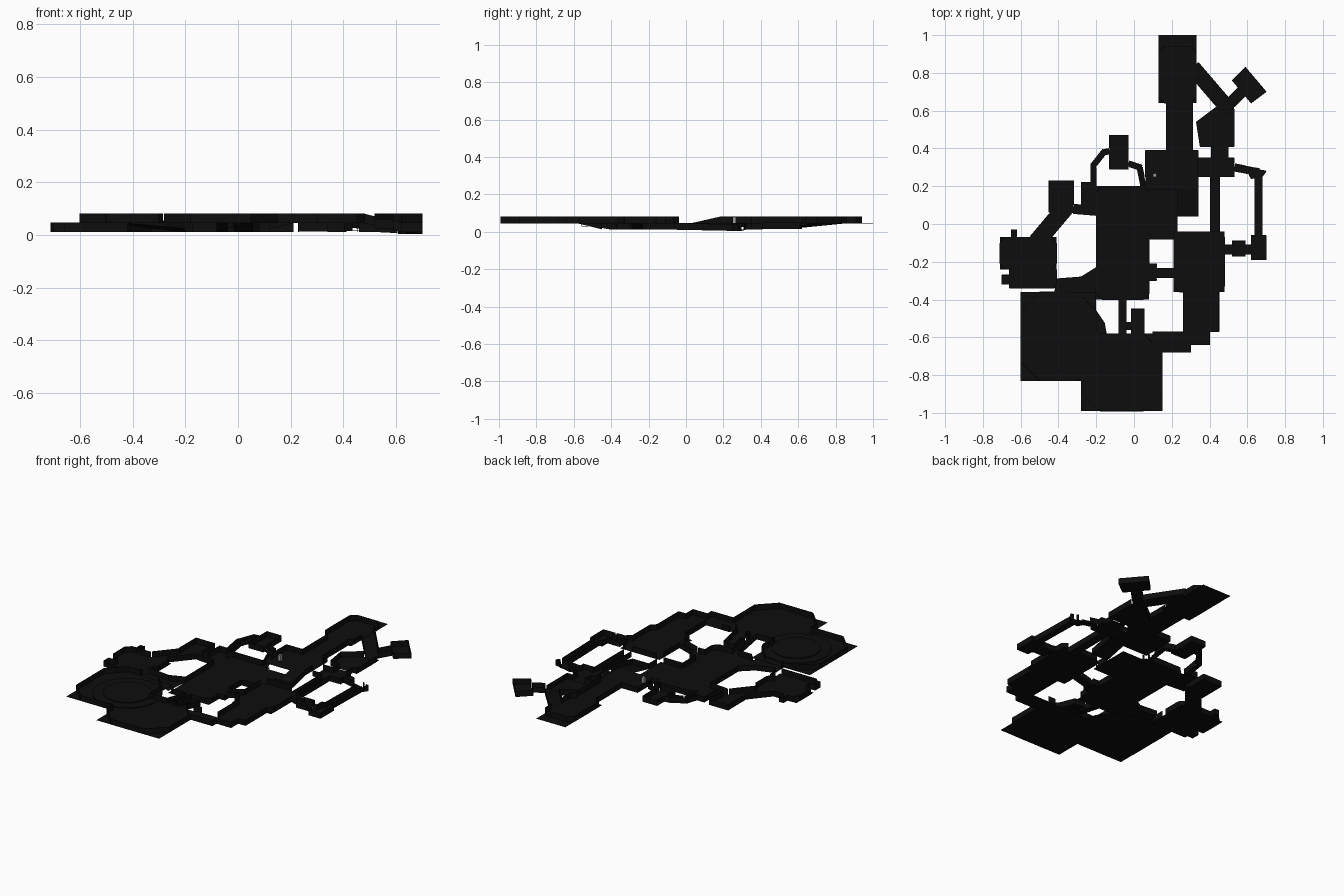
import bpy, math
from mathutils import Vector
from mathutils.geometry import intersect_point_line

if "Cube" in bpy.data.objects:
    bpy.data.objects.remove(bpy.data.objects["Cube"])

LOW, HIGH, WALL = 0.012, 0.046, 0.035

def material(name, c):
    m = bpy.data.materials.new(name)
    m.diffuse_color = (c, c, c, 1)
    m.use_nodes = True
    m.node_tree.nodes["Principled BSDF"].inputs["Base Color"].default_value = m.diffuse_color
    return m

dark = material("dark_stone", 0.004)
grey = material("grey_stone", 0.35)

def mesh_object(name, verts, faces, thick=0.0, mat=dark):
    me = bpy.data.meshes.new(name)
    me.from_pydata(verts, [], faces)
    ob = bpy.data.objects.new(name, me)
    bpy.context.collection.objects.link(ob)
    me.materials.append(mat)
    if thick:
        s = ob.modifiers.new("thickness", 'SOLIDIFY')
        s.thickness, s.offset = thick, 0
    return ob

areas = []   # (name, floor outline, wall outline), points are (x, y, z)

def outline(x0, x1, y0, y1, z, cut=0.0):
    pts = []
    for x, y, sx, sy in ((x0, y0, 1, 1), (x1, y0, -1, 1), (x1, y1, -1, -1), (x0, y1, 1, -1)):
        if not cut:
            pts.append((x, y, z))
        else:
            a, b = (x, y + sy * cut, z), (x + sx * cut, y, z)
            pts += [a, b] if sx == sy else [b, a]
    return pts

def room(name, x0, x1, y0, y1, z, cut=0.0):
    areas.append((name, outline(x0, x1, y0, y1, z), outline(x0, x1, y0, y1, z, cut)))

def shape(name, pts, z):
    p = [(x, y, z) for x, y in pts]
    areas.append((name, p, p))

def passage(name, pts, w):
    """Corridor along (x, y, z) points; slopes wherever z changes."""
    for i, (a, b) in enumerate(zip(pts, pts[1:])):
        a, b = Vector(a), Vector(b)
        d = Vector((b.x - a.x, b.y - a.y, 0)).normalized()
        n = Vector((-d.y, d.x, 0)) * w / 2
        e = d * w * 0.3 if i else Vector()
        q = [tuple(v) for v in (a - n - e, b - n, b + n, a + n - e)]
        areas.append((f"{name}_{i}", q, q))

def inside(x, y, poly):
    r = False
    for (x0, y0, _), (x1, y1, _) in zip(poly, poly[1:] + poly[:1]):
        if (y0 > y) != (y1 > y) and x < (x1 - x0) * (y - y0) / (y1 - y0) + x0:
            r = not r
    return r

# Main rooms
room("central_hall", -0.20, 0.08, -0.40, 0.20, LOW, 0.03)
room("south_hall", -0.28, 0.15, -0.99, -0.58, HIGH, 0.10)
room("southwest_hall", -0.60, -0.20, -0.83, -0.36, HIGH, 0.10)
room("east_hall", 0.21, 0.48, -0.36, -0.04, HIGH, 0.03)
room("east_annex", 0.26, 0.45, -0.57, -0.36, HIGH)
room("southeast_landing", 0.15, 0.40, -0.64, -0.57, HIGH)
room("southeast_step", 0.10, 0.30, -0.68, -0.57, HIGH)
room("west_hall", -0.71, -0.41, -0.24, -0.07, LOW, 0.03)
room("west_hall_south", -0.66, -0.41, -0.34, -0.24, LOW)
room("west_nook", -0.70, -0.66, -0.32, -0.27, LOW)
room("west_alcove", -0.65, -0.62, -0.07, -0.03, LOW)
room("west_chamber", -0.45, -0.32, 0.06, 0.23, LOW)
room("northwest_chamber", -0.13, -0.03, 0.29, 0.47, HIGH)

# North side: plate with its walls set back
areas.append(("north_hall", outline(0.13, 0.33, 0.64, 1.0, HIGH),
              outline(0.13, 0.33, 0.64, 0.94, HIGH, 0.03)))
room("north_gallery", 0.17, 0.31, 0.39, 0.64, HIGH)
room("upper_court", 0.06, 0.34, 0.18, 0.39, HIGH)
room("lower_court", 0.08, 0.23, -0.08, 0.18, LOW)
passage("court_stairs", [(0.285, 0.04, 0.014), (0.285, 0.18, HIGH)], 0.11)

# Northeast rooms
shape("northeast_chamber", [(0.33, 0.54), (0.35, 0.41), (0.53, 0.41), (0.53, 0.63), (0.45, 0.63)], 0.016)
shape("corner_tower", [(0.52, 0.76), (0.59, 0.83), (0.70, 0.70), (0.62, 0.64)], HIGH)
passage("north_diagonal", [(0.31, 0.83, HIGH), (0.49, 0.62, 0.025)], 0.08)
passage("tower_link", [(0.47, 0.60, 0.025), (0.58, 0.71, HIGH)], 0.06)
room("east_junction", 0.34, 0.53, 0.25, 0.35, LOW)
room("junction_neck", 0.41, 0.50, 0.35, 0.41, LOW)
passage("long_corridor", [(0.43, 0.25, LOW), (0.43, -0.04, LOW)], 0.05)

# Far east loop
passage("outer_corridor", [(0.53, 0.30, LOW), (0.66, 0.275, 0.005), (0.66, -0.06, LOW)], 0.04)
shape("outer_corner", [(0.58, 0.31), (0.70, 0.28), (0.68, 0.25), (0.62, 0.24)], 0.004)
room("outer_chamber", 0.62, 0.70, -0.19, -0.06, LOW)
room("outer_middle", 0.52, 0.59, -0.17, -0.09, 0.025)
passage("outer_link", [(0.48, -0.135, HIGH), (0.62, -0.135, LOW)], 0.05)

# Connecting corridors
passage("northwest_path", [(0.05, 0.20, LOW), (0.03, 0.30, HIGH), (-0.03, 0.32, HIGH)], 0.03)
passage("west_path", [(-0.13, 0.385, HIGH), (-0.16, 0.38, HIGH), (-0.215, 0.31, 0.03), (-0.215, 0.22, LOW)], 0.03)
room("west_landing", -0.28, -0.20, 0.06, 0.22, LOW)
passage("west_link", [(-0.32, 0.08, LOW), (-0.20, 0.07, LOW)], 0.05)
passage("west_diagonal", [(-0.36, 0.09, LOW), (-0.52, -0.10, LOW)], 0.09)
passage("east_link", [(0.08, -0.26, LOW), (0.21, -0.26, HIGH)], 0.05)
room("east_link_landing", 0.08, 0.12, -0.30, -0.21, LOW)
passage("south_path", [(-0.06, -0.40, LOW), (-0.06, -0.58, HIGH)], 0.04)
passage("south_stairs", [(0.02, -0.45, 0.014), (0.02, -0.58, HIGH)], 0.07)
passage("south_cross", [(-0.05, -0.54, 0.03), (0.02, -0.54, 0.03)], 0.04)
ramp = [(-0.42, -0.36, HIGH), (-0.20, -0.40, 0.025), (-0.20, -0.23, LOW),
        (-0.28, -0.28, 0.02), (-0.41, -0.29, 0.035)]
areas.append(("west_ramp", ramp, ramp))

# Floors, and walls left open wherever another area adjoins
for k, (name, floor, wall) in enumerate(areas):
    mesh_object(name + "_floor", floor, [list(range(len(floor)))], 0.001)
    verts, faces = [], []
    for a, b in zip(wall, wall[1:] + wall[:1]):
        a, b = Vector(a), Vector(b)
        d = b - a
        n = Vector((-d.y, d.x, 0)).normalized() * 0.005
        steps = max(1, round(d.length / 0.01))
        solid = []
        for i in range(steps):
            m = a + d * ((i + 0.5) / steps)
            solid.append(not any(inside(p.x, p.y, o[1]) for p in (m + n, m - n)
                                 for j, o in enumerate(areas) if j != k))
        i = 0
        while i < steps:
            j = i
            while j < steps and solid[j]:
                j += 1
            if j > i:
                p, q, up = a + d * (i / steps), a + d * (j / steps), Vector((0, 0, WALL))
                s = len(verts)
                verts += [p, q, q + up, p + up]
                faces.append((s, s + 1, s + 2, s + 3))
            i = j + 1
    if faces:
        mesh_object(name + "_walls", verts, faces, 0.003)

# Shallow curved terraces in the southwest hall
for i, r in enumerate((0.20, 0.14)):
    z = HIGH + 0.005 * (i + 1)
    ring = [(-0.34 + r * math.cos(t * math.pi / 8), -0.60 + r * math.sin(t * math.pi / 8))
            for t in range(16)]
    v = [(x, y, z) for x, y in ring] + [(x, y, HIGH) for x, y in ring]
    mesh_object(f"terrace_{i}", v, [list(range(16))] +
                [(t, t + 16, (t + 1) % 16 + 16, (t + 1) % 16) for t in range(16)])

# Small grey pillar in the court
bpy.ops.mesh.primitive_cube_add(size=1, location=(0.11, 0.258, 0.063))
pillar = bpy.context.object
pillar.name = "grey_pillar"
pillar.scale = (0.018, 0.018, 0.034)
pillar.data.materials.append(grey)
